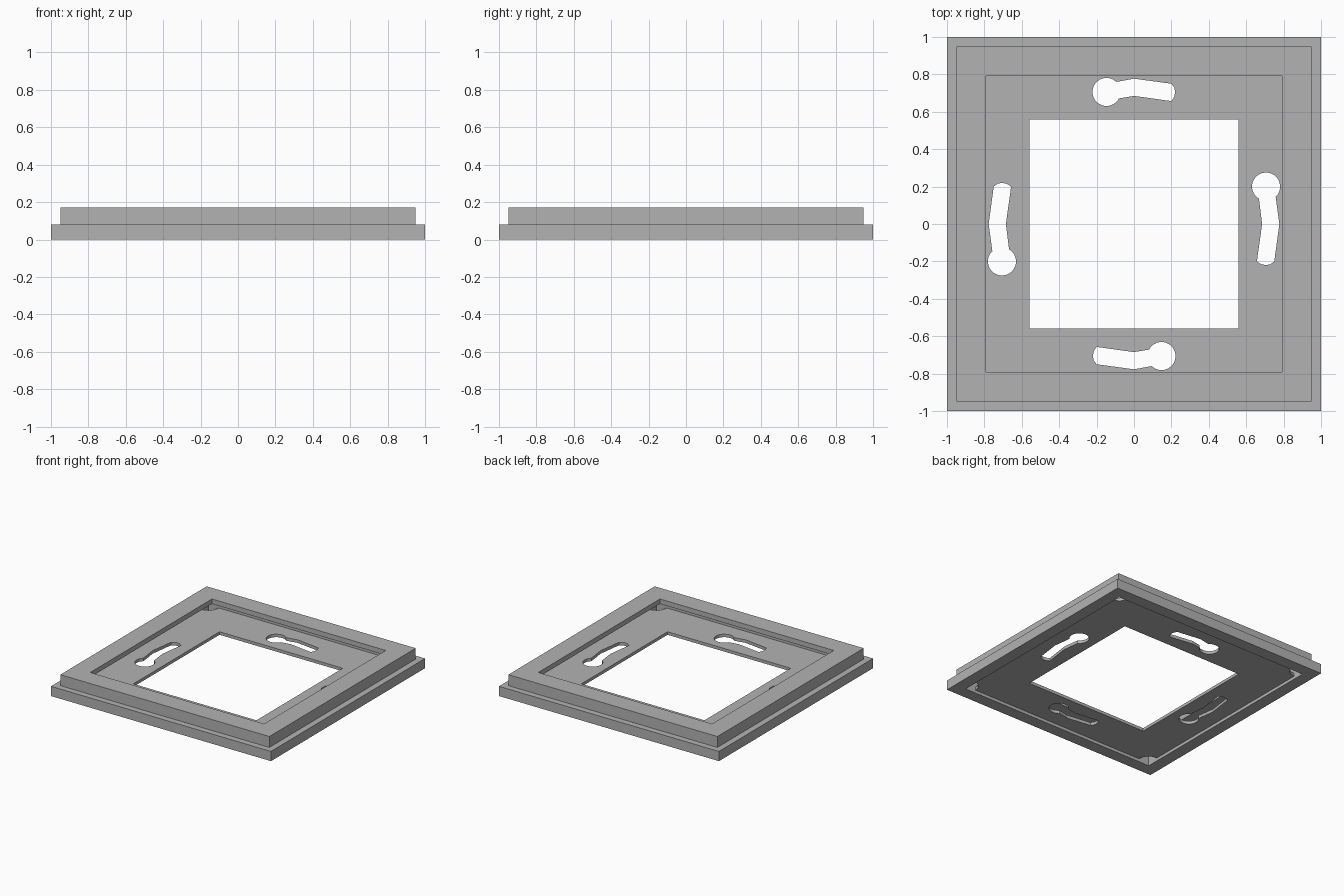
import bpy, bmesh
from math import cos, sin, pi
from mathutils import Matrix

cube = bpy.data.objects.get("Cube")
if cube:
    bpy.data.objects.remove(cube, do_unlink=True)

grey = bpy.data.materials.new("plain_grey")
grey.use_nodes = True
grey.diffuse_color = (0.45, 0.45, 0.45, 1)
grey.node_tree.nodes["Principled BSDF"].inputs["Base Color"].default_value = (0.45, 0.45, 0.45, 1)


def finish(name, bm):
    bmesh.ops.recalc_face_normals(bm, faces=bm.faces)
    mesh = bpy.data.meshes.new(name)
    bm.to_mesh(mesh)
    bm.free()
    mesh.materials.append(grey)
    obj = bpy.data.objects.new(name, mesh)
    bpy.context.collection.objects.link(obj)
    return obj


def square_ring(name, profile):
    """Sweep a closed (half width, height) profile around a square."""
    bm = bmesh.new()
    corners = [(1, 1), (-1, 1), (-1, -1), (1, -1)]
    loops = [[bm.verts.new((cx * r, cy * r, z)) for r, z in profile] for cx, cy in corners]
    n = len(profile)
    for k in range(4):
        a, b = loops[k], loops[(k + 1) % 4]
        for i in range(n):
            j = (i + 1) % n
            bm.faces.new((a[i], a[j], b[j], b[i]))
    return finish(name, bm)


def prism(name, points, turn=0):
    """Upright cutter through the floor plate, turned about the centre."""
    bm = bmesh.new()
    low = [bm.verts.new((x, y, -0.05)) for x, y in points]
    face = bm.faces.new(low)
    top = bmesh.ops.extrude_face_region(bm, geom=[face])["geom"]
    bmesh.ops.translate(bm, vec=(0, 0, 0.15),
                        verts=[g for g in top if isinstance(g, bmesh.types.BMVert)])
    bmesh.ops.rotate(bm, verts=bm.verts, matrix=Matrix.Rotation(turn, 3, "Z"))
    return finish(name, bm)


def circle(x, y, r, n=40):
    return [(x + r * cos(2 * pi * i / n), y + r * sin(2 * pi * i / n)) for i in range(n)]


def cut(target, cutter):
    mod = target.modifiers.new("cut", "BOOLEAN")
    mod.operation = "DIFFERENCE"
    mod.solver = "EXACT"
    mod.object = cutter
    bpy.context.view_layer.objects.active = target
    bpy.ops.object.modifier_apply(modifier=mod.name)
    bpy.data.objects.remove(cutter, do_unlink=True)


# Stepped outer frame with an inward lip along its top
square_ring("outer_frame", [(1, 0), (1, 0.08), (0.95, 0.08), (0.95, 0.17),
                            (0.79, 0.17), (0.79, 0.13), (0.9, 0.13), (0.9, 0)])

# Thin floor plate with a square opening
floor = square_ring("floor_plate", [(0.902, 0.025), (0.902, 0.05), (0.56, 0.05), (0.56, 0.025)])

# Keyhole slots: bent arm with rounded end, plus a round entry hole
arm = [(0.777, 0), (0.75, 0.2), (0.66, 0.2), (0.685, 0),
       (0.657, -0.2), (0.68, -0.215), (0.705, -0.22), (0.73, -0.215), (0.75, -0.2)]
for k in range(4):
    entry = 0.2 if k % 2 == 0 else 0.147
    shape = [(x, min(y, entry)) for x, y in arm]
    cut(floor, prism("slot_cutter", shape, k * pi / 2))
    cut(floor, prism("entry_cutter", circle(0.706, entry, 0.075), k * pi / 2))

# Rounded notches at the corners of the floor
for k in range(4):
    cut(floor, prism("corner_cutter", circle(0.9, 0.9, 0.095), k * pi / 2))
